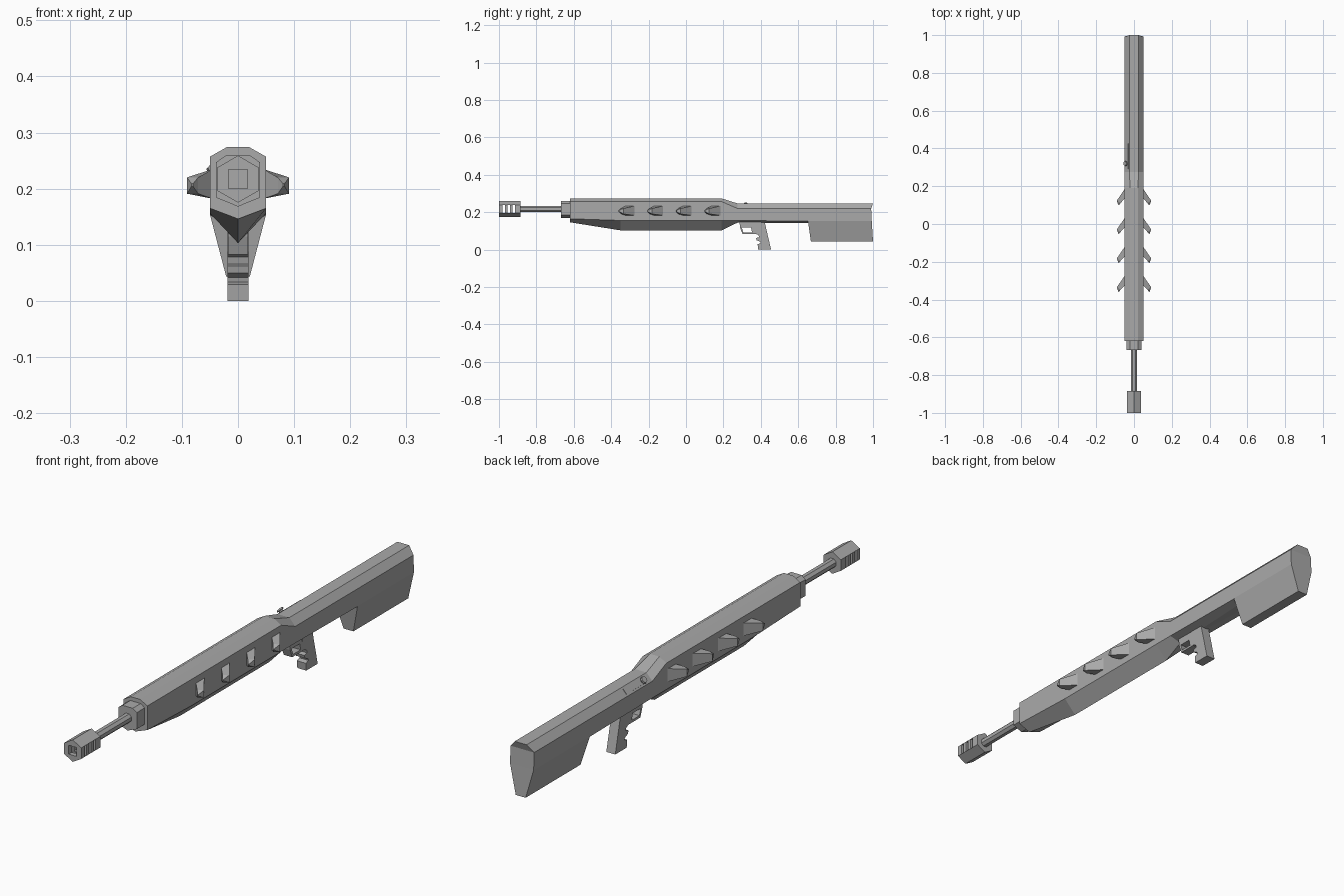
import bpy, bmesh, math
from mathutils import Vector, Matrix

cube = bpy.data.objects.get("Cube")
if cube:
    bpy.data.objects.remove(cube)

metal = bpy.data.materials.new("gunmetal grey")
metal.use_nodes = True
GREY = (0.40, 0.40, 0.40, 1)
metal.diffuse_color = GREY
metal.node_tree.nodes["Principled BSDF"].inputs["Base Color"].default_value = GREY


def finish(name, bm):
    bmesh.ops.remove_doubles(bm, verts=bm.verts, dist=1e-5)
    bmesh.ops.recalc_face_normals(bm, faces=bm.faces)
    me = bpy.data.meshes.new(name)
    bm.to_mesh(me)
    bm.free()
    me.materials.append(metal)
    ob = bpy.data.objects.new(name, me)
    bpy.context.collection.objects.link(ob)
    return ob


def loft(name, rings, caps=None):
    """Skin rings of equal length; caps lists the end-face index tuples."""
    bm = bmesh.new()
    vr = [[bm.verts.new(p) for p in r] for r in rings]
    n = len(rings[0])
    for a, b in zip(vr, vr[1:]):
        for i in range(n):
            j = (i + 1) % n
            bm.faces.new((a[i], a[j], b[j], b[i]))
    for r in (vr[0], vr[-1]):
        for c in caps or [range(n)]:
            bm.faces.new([r[i] for i in c])
    return finish(name, bm)


def section(half):
    """Right half of a section as (x, y, z), top to bottom, mirrored to a ring."""
    return list(half) + [(-x, y, z) for x, y, z in reversed(half)]


def body_ring(y, xt, zt, zs, zl, xb, zb, shift=(0, 0, 0, 0)):
    pts = ((xt, zt), (0.05, zs), (0.05, zl), (xb, zb))
    return section([(x, y + d, z) for (x, z), d in zip(pts, shift)])


def extrude_y(name, outline, y0, y1):
    return loft(name, [[(x, y, z) for x, z in outline] for y in (y0, y1)])


def extrude_x(name, outline, w):
    return loft(name, [[(x, y, z) for y, z in outline] for x in (-w, w)])


def box(name, lo, hi):
    return extrude_y(name, [(lo[0], lo[2]), (hi[0], lo[2]), (hi[0], hi[2]), (lo[0], hi[2])], lo[1], hi[1])


def cut(ob, cutter):
    mod = ob.modifiers.new("cut", "BOOLEAN")
    mod.operation, mod.solver, mod.object = "DIFFERENCE", "EXACT", cutter
    bpy.context.view_layer.objects.active = ob
    bpy.ops.object.modifier_apply(modifier=mod.name)
    bpy.data.objects.remove(cutter)


CAPS = [(0, 1, 6, 7), (1, 2, 5, 6), (2, 3, 4, 5)]

# Keeled receiver that drops down into the slimmer wrist
loft("receiver", [
    body_ring(-0.62, 0.02, 0.274, 0.257, 0.165, 0, 0.146),
    body_ring(-0.35, 0.02, 0.274, 0.257, 0.156, 0, 0.103),
    body_ring(0.19, 0.02, 0.274, 0.257, 0.156, 0, 0.103),
    body_ring(0.275, 0.025, 0.247, 0.22, 0.156, 0, 0.144),
    body_ring(0.66, 0.025, 0.247, 0.22, 0.152, 0.02, 0.142),
], CAPS)

# Deep shoulder stock with slanted front and creased butt
loft("stock", [
    body_ring(0.652, 0.025, 0.247, 0.22, 0.154, 0.021, 0.043, (0, 0, 0, 0.016)),
    body_ring(1.0, 0.025, 0.247, 0.22, 0.154, 0.021, 0.043, (0, -0.01, -0.007, 0)),
], CAPS)

# Collar and barrel
half = [(0.022, 0.259), (0.039, 0.247), (0.039, 0.184), (0, 0.168)]
extrude_y("collar", half + [(-x, z) for x, z in reversed(half)], -0.668, -0.61)
CZ = 0.217


def polygon(n, r, phase=0.0):
    return [(r * math.cos(phase + math.tau * i / n), CZ + r * math.sin(phase + math.tau * i / n))
            for i in range(n)]


extrude_y("barrel", polygon(8, 0.018, math.pi / 8), -0.90, -0.65)

# Six-sided muzzle brake with square bore and side vents
brake = extrude_y("muzzle_brake", polygon(6, 0.042, math.pi / 6), -1.0, -0.885)
cut(brake, box("bore_cutter", (-0.017, -1.1, CZ - 0.017), (0.017, -0.905, CZ + 0.017)))
for y in (-0.975, -0.948, -0.921):
    cut(brake, box("vent_cutter", (-0.1, y - 0.006, CZ - 0.021), (0.1, y + 0.006, CZ + 0.021)))

# Forward-swept side fins, four a side
for side, word in ((1, "left"), (-1, "right")):
    for k in range(4):
        y = -0.36 + 0.153 * k

        def fin_ring(xi, yi, xo, yo, z0, z1):
            return [(side * x, y + d, z) for x, d, z in
                    ((xi, yi, z0), (xo, yo, z0), (xo, yo, z1), (xi, yi, z1))]
        loft(f"fin_{word}_{k + 1}", [
            fin_ring(0.045, 0.04, 0.045, 0.092, 0.182, 0.235),
            fin_ring(0.071, 0.012, 0.091, 0.025, 0.191, 0.22),
            fin_ring(0.080, 0.0, 0.083, 0.002, 0.204, 0.209),
        ])

# Pistol grip with finger notches
grip = [(0.362, 0.15), (0.364, 0.088), (0.388, 0.078), (0.391, 0.066), (0.375, 0.062),
        (0.378, 0.05), (0.397, 0.042), (0.399, 0.034), (0.383, 0.029), (0.386, 0.0),
        (0.455, 0.0), (0.42, 0.15)]
extrude_x("grip", grip, 0.019)

# Trigger guard: solid top, front strut and lower bar around an opening
guard = extrude_x("trigger_guard", [(0.285, 0.15), (0.29, 0.115), (0.302, 0.083),
                                    (0.372, 0.083), (0.372, 0.15)], 0.018)
cut(guard, extrude_x("opening_cutter", [(0.299, 0.117), (0.307, 0.092),
                                       (0.353, 0.092), (0.348, 0.117)], 0.1))

# Bolt plate lying on the right shoulder bevel, with its handle
slope = Vector((-0.025, 0, -0.027)).normalized()
normal = Vector((-0.027, 0, 0.025)).normalized()
mid = Vector((-0.0375, 0, 0.2335))


def on_bevel(s, y, h):
    return mid + slope * s + normal * h + Vector((0, y, 0))


loft("bolt_plate", [[on_bevel(s, y, h) for s, h in
                     ((-0.011, -0.003), (0.011, -0.003), (0.011, 0.002), (-0.011, 0.002))]
                    for y in (0.29, 0.425)])
loft("bolt_handle", [[on_bevel(r * math.cos(a), 0.32 + r * math.sin(a), h)
                      for a in (math.tau * i / 8 for i in range(8))]
                     for r, h in ((0.008, -0.003), (0.008, 0.008), (0.014, 0.009), (0.012, 0.015))])
